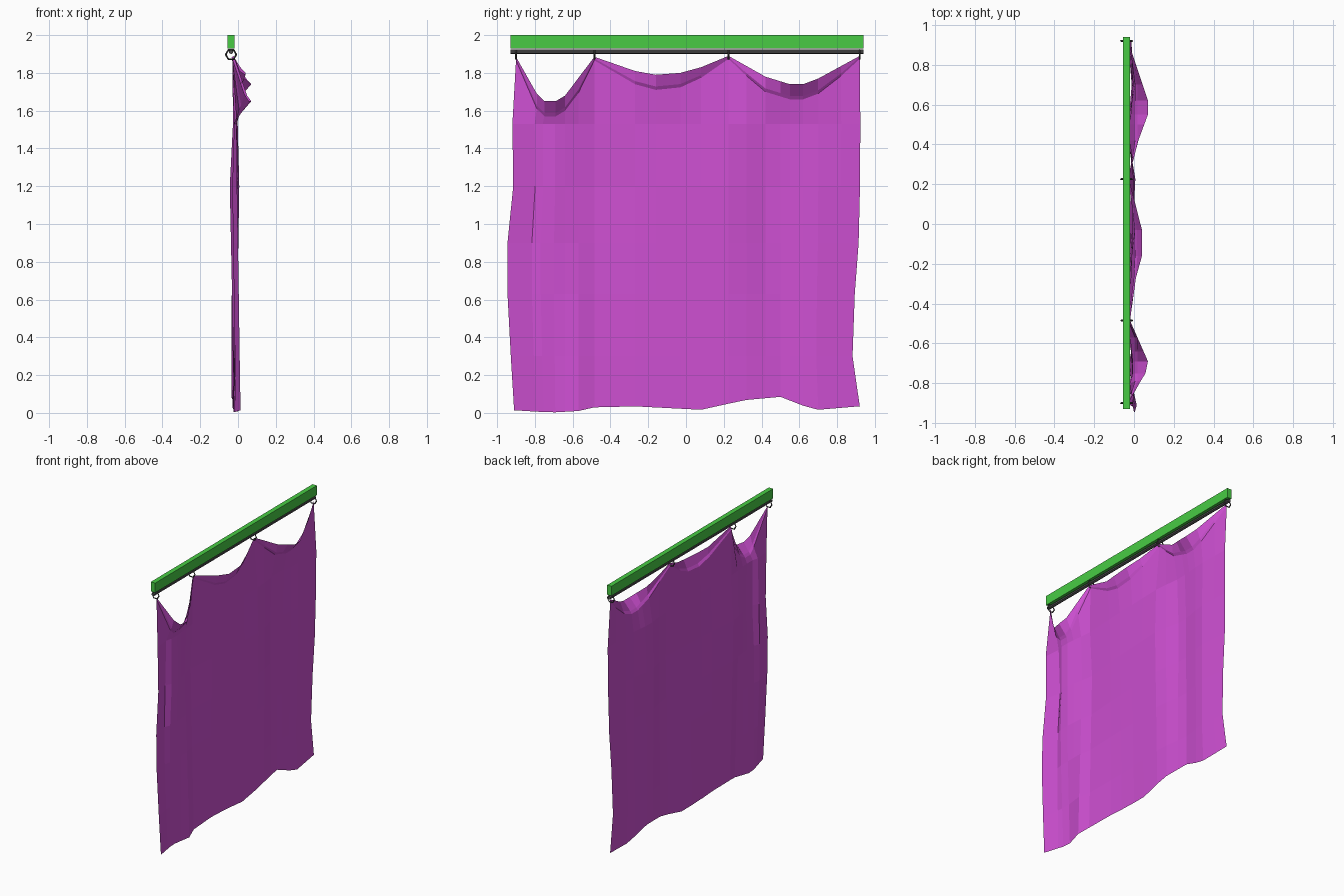
import bpy, bmesh, math
from mathutils import Matrix

cube = bpy.data.objects.get("Cube")
if cube:
    bpy.data.objects.remove(cube, do_unlink=True)


def material(name, color):
    mat = bpy.data.materials.new(name)
    mat.use_nodes = True
    mat.diffuse_color = (*color, 1)
    mat.node_tree.nodes["Principled BSDF"].inputs["Base Color"].default_value = (*color, 1)
    return mat


green = material("bright green", (0.065, 0.6, 0.058))
pink = material("orchid cloth", (0.62, 0.08, 0.65))
grey = material("dark grey metal", (0.08, 0.08, 0.08))


def finish(name, bm, mat):
    mesh = bpy.data.meshes.new(name)
    bm.to_mesh(mesh)
    bm.free()
    mesh.materials.append(mat)
    obj = bpy.data.objects.new(name, mesh)
    bpy.context.collection.objects.link(obj)
    return obj


def interp(knots, t):
    """Piecewise linear lookup in a list of (position, value) pairs."""
    for (a, va), (b, vb) in zip(knots, knots[1:]):
        if t <= b:
            f = max(0, (t - a) / (b - a))
            return va + (vb - va) * f
    return knots[-1][1]


# Wooden rail
bm = bmesh.new()
bmesh.ops.create_cube(bm, size=1)
bmesh.ops.transform(bm, verts=bm.verts,
                    matrix=Matrix.Translation((-0.037, 0.005, 1.965)) @ Matrix.Diagonal((0.035, 1.87, 0.07, 1)))
finish("rail", bm, green)

# Hanging rod
bm = bmesh.new()
bmesh.ops.create_cone(bm, cap_ends=True, segments=6, radius1=0.012, radius2=0.012, depth=1.87,
                      matrix=Matrix.Translation((-0.037, 0.005, 1.911)) @ Matrix.Rotation(math.pi / 2, 4, 'X'))
finish("rod", bm, grey)

# Six-sided rings
hooks = [-0.9, -0.485, 0.225, 0.92]
for i, y in enumerate(hooks):
    bpy.ops.mesh.primitive_torus_add(major_segments=6, minor_segments=4, major_radius=0.028,
                                     minor_radius=0.005, location=(-0.037, y, 1.897),
                                     rotation=(math.pi / 2, 0, 0))
    ring = bpy.context.object
    ring.name = f"ring_{i + 1}"
    ring.data.materials.append(grey)

# Cloth: top edge and hem outlines along the width
top = [(-0.9, 1.885), (-0.79, 1.69), (-0.75, 1.65), (-0.69, 1.65), (-0.64, 1.68), (-0.485, 1.885),
       (-0.27, 1.81), (-0.16, 1.79), (-0.03, 1.8), (0.08, 1.83), (0.225, 1.89),
       (0.42, 1.78), (0.55, 1.74), (0.62, 1.74), (0.7, 1.77), (0.92, 1.89)]
hem = [(-0.92, 0.015), (-0.71, 0.002), (-0.57, 0.01), (-0.46, 0.035), (-0.28, 0.035),
       (0.11, 0.015), (0.28, 0.065), (0.5, 0.085), (0.68, 0.015), (0.92, 0.035)]
lip = [(-0.9, -0.035), (-0.73, 0.07), (-0.69, 0.07), (-0.485, -0.02), (-0.36, -0.015),
       (-0.16, 0.04), (-0.03, 0.04), (0.225, -0.025), (0.36, 0), (0.55, 0.07), (0.62, 0.07), (0.92, -0.03)]
# Side outlines up the height
left = [(0, -0.91), (0.6, -0.945), (0.94, -0.945), (1.24, -0.91), (1.56, -0.92), (1.88, -0.9)]
right = [(0, 0.92), (0.2, 0.89), (0.38, 0.875), (0.65, 0.895), (0.98, 0.92), (1.88, 0.925)]
# Fold depth across the width: middle and hem
middle = [(-0.92, 0), (-0.79, -0.03), (-0.73, 0.005), (-0.5, -0.045), (-0.2, -0.015),
          (0.25, 0.008), (0.45, -0.04), (0.68, 0), (0.92, -0.015)]
low = [(-0.92, 0.018), (-0.71, -0.03), (-0.57, 0.005), (-0.46, -0.025), (-0.1, -0.03),
       (0.28, -0.01), (0.5, -0.035), (0.68, -0.01), (0.92, -0.03)]

columns = [y for y, _ in top] + [-0.57, 0.32, 0.5, 0.82]
columns.sort()
heights = [0, 0.3, 0.63, 0.9, 1.2, 1.53]
bm = bmesh.new()
grid = []
for y in columns:
    z_top = interp(top, y)
    sag = min(1, (1.895 - z_top) / 0.1)
    column = []
    for z in heights:
        f = min(1, z / 1.2)
        depth = interp(low, y) * (1 - f) + interp(middle, y) * f
        if z > 1.3:
            depth = depth * 0.5 - 0.005
        edges = [(-0.9, interp(left, z)), (-0.64, -0.64), (0.62, 0.62), (0.92, interp(right, z))]
        column.append((depth, interp(edges, y), z or interp(hem, y)))
    # Hanging fold, then the lip that flops outward
    root = -0.033 + 0.05 * sag
    column.append((root - 0.012 * sag, y, z_top - 0.012 - 0.068 * sag))
    column.append((root, y, z_top - 0.004 - 0.058 * sag))
    column.append((interp(lip, y), y, z_top))
    grid.append([bm.verts.new(co) for co in column])
for a, b in zip(grid, grid[1:]):
    for k in range(len(a) - 1):
        bm.faces.new((a[k], b[k], b[k + 1], a[k + 1]))
finish("cloth", bm, pink)
